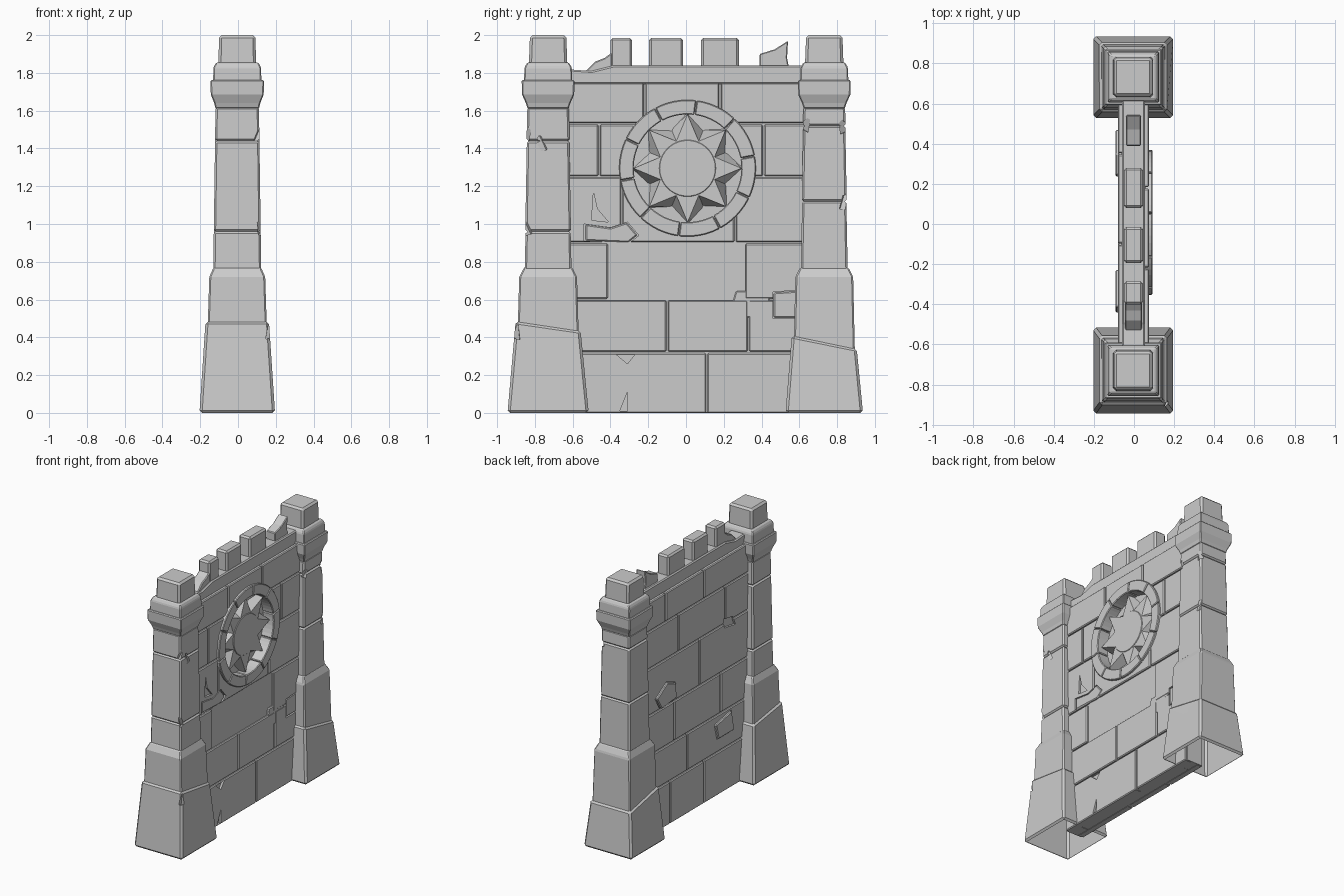
import bpy, bmesh, math, random
from mathutils import Vector, Euler

random.seed(4)
old = bpy.data.objects.get("Cube")
if old:
    bpy.data.objects.remove(old)

stone = bpy.data.materials.new("grey_stone")
stone.use_nodes = True
GREY = (0.6, 0.6, 0.6, 1)
stone.diffuse_color = GREY
stone.node_tree.nodes["Principled BSDF"].inputs["Base Color"].default_value = GREY


def loft(bm, rings):
    """Skin a closed solid through rings of equal point count."""
    loops = [[bm.verts.new(p) for p in ring] for ring in rings]
    n = len(loops[0])
    for a, b in zip(loops, loops[1:]):
        for i in range(n):
            j = (i + 1) % n
            bm.faces.new((a[i], a[j], b[j], b[i]))
    bm.faces.new(loops[0][::-1])
    bm.faces.new(loops[-1])


def prism(bm, outline, x0, x1):
    """Extrude a (y, z) outline along x."""
    loft(bm, [[(x, y, z) for y, z in outline] for x in (x0, x1)])


def rect(y0, y1, z0, z1):
    return [(y0, z0), (y1, z0), (y1, z1), (y0, z1)]


def make(name, bm, bevel=0, cutter=None, segments=1):
    bmesh.ops.recalc_face_normals(bm, faces=bm.faces)
    mesh = bpy.data.meshes.new(name)
    bm.to_mesh(mesh)
    bm.free()
    mesh.materials.append(stone)
    ob = bpy.data.objects.new(name, mesh)
    bpy.context.collection.objects.link(ob)
    if bevel:
        mod = ob.modifiers.new("worn_edges", "BEVEL")
        mod.width, mod.segments = bevel, segments
        mod.limit_method, mod.angle_limit = "ANGLE", math.radians(25)
    if cutter:
        mod = ob.modifiers.new("damage", "BOOLEAN")
        mod.operation, mod.solver, mod.object = "DIFFERENCE", "EXACT", cutter
    bpy.context.view_layer.objects.active = ob
    for mod in list(ob.modifiers):
        bpy.ops.object.modifier_apply(modifier=mod.name)
    return ob


def make_prisms(name, outlines, x0, x1, bevel=0, cutter=None):
    bm = bmesh.new()
    for outline in outlines:
        prism(bm, outline, x0, x1)
    return make(name, bm, bevel, cutter)


def shrink(outline, k=0.94):
    cy = sum(p[0] for p in outline) / len(outline)
    cz = sum(p[1] for p in outline) / len(outline)
    return [(cy + (y - cy) * k, cz + (z - cz) * k) for y, z in outline]


def circle(radius, n):
    return [(EY + radius * math.cos(math.tau * i / n),
             EZ + radius * math.sin(math.tau * i / n)) for i in range(n)]


# Wall courses: bottom, top, vertical joints
EY, EZ = 0.008, 1.295
GAP, END = 0.004, 0.64
LEVELS = (0, 0.32, 0.6, 0.9, 1.25, 1.53, 1.75)
FRONT = ((0.11,), (-0.1, 0.33), (-0.41, 0.31), (-0.34, 0.26), (-0.46, 0.41), (-0.22, 0.18))
BACK = ((-0.1, 0.3), (0.1,), (-0.3, 0.25), (-0.05,), (-0.35, 0.2), (-0.1, 0.35))


def courses(joints):
    blocks = []
    for z0, z1, cuts in zip(LEVELS, LEVELS[1:], joints):
        ends = (-END, *cuts, END)
        for a, b in zip(ends, ends[1:]):
            blocks.append(rect(a + GAP, b - GAP, z0 + (GAP if z0 else 0), z1 - GAP))
    return blocks


# Small broken stones set in the wall, and chips knocked out of it
front_stones = [
    [(-0.54, 0.91), (-0.3, 0.9), (-0.25, 0.94), (-0.31, 1.01), (-0.4, 0.98), (-0.54, 1.0)],
    [(0.29, 0.5), (0.45, 0.5), (0.45, 0.65), (0.26, 0.65), (0.23, 0.55)],
    [(0.46, 0.5), (0.61, 0.5), (0.61, 0.65), (0.46, 0.64)],
]
front_chips = [
    [(0.06, 0.6), (0.25, 0.63), (0.31, 0.67), (0.14, 0.66)],
    [(-0.5, 1.02), (-0.41, 1.01), (-0.47, 1.08), (-0.49, 1.17)],
    [(-0.35, 0.01), (-0.31, 0.01), (-0.31, 0.11)],
    [(-0.37, 0.31), (-0.27, 0.31), (-0.31, 0.26)],
]
back_stones = [
    [(0.23, 0.92), (0.42, 0.9), (0.48, 1.0), (0.35, 1.08), (0.24, 1.04)],
    [(-0.45, 0.42), (-0.25, 0.42), (-0.22, 0.54), (-0.42, 0.58)],
]
back_chips = [[(-0.47, 1.2), (-0.34, 1.22), (-0.33, 1.29), (-0.44, 1.27)]]

recess = make_prisms("recess_cutter", [circle(0.3, 48)], 0.005, 0.2)
front_cut = make_prisms("front_cutter", front_stones + front_chips, 0.05, 0.2)
back_cut = make_prisms("back_cutter", back_stones + back_chips, -0.2, -0.055)

make_prisms("wall_core", [rect(-END, END, 0.002, 1.74)], -0.065, 0.06, 0, recess)
front = make_prisms("front_blocks", courses(FRONT), 0.02, 0.075, 0.006, front_cut)
mod = front.modifiers.new("recess", "BOOLEAN")
mod.operation, mod.solver, mod.object = "DIFFERENCE", "EXACT", recess
bpy.context.view_layer.objects.active = front
bpy.ops.object.modifier_apply(modifier=mod.name)
make_prisms("back_blocks", courses(BACK), -0.08, -0.03, 0.006, back_cut)
make_prisms("front_small_stones", [shrink(s) for s in front_stones], 0.03, 0.073, 0.006)
make_prisms("back_small_stones", [shrink(s) for s in back_stones], -0.092, -0.04, 0.006)

# Coping and battlements
coping = [(-END, 1.74), (END, 1.74), (END, 1.84), (-0.38, 1.84), (-0.5, 1.81), (-END, 1.82)]
make_prisms("coping", [coping], -0.06, 0.055, 0.008)
merlons = [rect(a, b, 1.8, 1.985) for a, b in ((-0.4, -0.285), (-0.195, -0.015), (0.08, 0.28))]
make_prisms("merlons", merlons, -0.05, 0.045, 0.012)
make_prisms("broken_merlon", [[(0.39, 1.8), (0.55, 1.8), (0.535, 1.88), (0.54, 1.97),
                               (0.47, 1.925), (0.39, 1.9)]], -0.04, 0.035, 0.005)
make_prisms("rubble", [[(-0.54, 1.8), (-0.39, 1.8), (-0.39, 1.91), (-0.43, 1.88), (-0.48, 1.86)]],
            -0.045, 0.04, 0.006)

# Round emblem: segmented ring, sloped eight-pointed star, raised disc
SEGMENTS, STEPS = 10, 6
arcs = []
for s in range(SEGMENTS):
    a0, span = math.tau * (s + 0.3) / SEGMENTS, math.tau / SEGMENTS - 0.012
    angles = [a0 + span * i / STEPS for i in range(STEPS + 1)]
    arcs.append([(EY + r * math.cos(a), EZ + r * math.sin(a))
                 for r, path in ((0.362, angles), (0.285, angles[::-1])) for a in path])
make_prisms("emblem_ring", arcs, 0, 0.092, 0.005)


def star(x, tip, valley):
    return [(x, EY + r * math.sin(a), EZ + r * math.cos(a))
            for i in range(16) for a in [math.tau * i / 16] for r in [valley if i % 2 else tip]]


bm = bmesh.new()
loft(bm, [star(0, 0.295, 0.22), star(0.058, 0.285, 0.155)])
make("emblem_star", bm)
make_prisms("emblem_disc", [circle(0.15, 40)], 0, 0.063, 0.003)


# Pillars, stacked from tapering stones
def square(cy, z, hx, hy, tilt=0):
    return [(-0.004 + sx * hx, cy + sy * hy, z + tilt * sy)
            for sx, sy in ((-1, -1), (1, -1), (1, 1), (-1, 1))]


def chip_cutter(name, places):
    """Ragged wedges that bite into the pillar corners."""
    bm = bmesh.new()
    for x, y, z in places:
        new = bmesh.ops.create_cone(bm, cap_ends=True, segments=4, radius1=0.045,
                                    radius2=0, depth=0.09)["verts"]
        turn = Euler((random.uniform(-0.5, 0.5), random.uniform(-0.5, 0.5), random.random() * 3))
        for v in new:
            v.co = turn.to_matrix() @ v.co + Vector((x, y, z + 0.04))
    return make(name, bm)


def pillar(side, cy, base_y, seam, tilt, joints, chips):
    cutter = chip_cutter(side + "_chip_cutter", chips)

    def stone_piece(name, rings, bevel=0.008, lean=0):
        bm = bmesh.new()
        last = len(rings) - 1
        loft(bm, [square(cy, *r, lean if i == last else 0) for i, r in enumerate(rings)])
        return make(side + "_" + name, bm, bevel, cutter)

    foot = stone_piece("pillar_foot", [(0, 0.2, base_y), (seam, 0.168, 0.172)], 0.014, tilt)
    bm = bmesh.new()
    bm.from_mesh(foot.data)
    under = [f for f in bm.faces if f.normal.z < -0.9 and f.calc_center_median().z < 0.01]
    bmesh.ops.delete(bm, geom=under, context="FACES")
    bm.to_mesh(foot.data)
    bm.free()
    stone_piece("pillar_plinth", [(seam - 0.05, 0.158, 0.162), (0.72, 0.148, 0.153),
                                  (0.77, 0.126, 0.128)], 0.008)
    levels = (0.755, *joints, 1.62)
    for i, (a, b) in enumerate(zip(levels, levels[1:])):
        w0, w1 = (0.127 - (z - 0.76) * 0.014 for z in (a, b))
        stone_piece(f"pillar_shaft_{i + 1}", [(a, w0, w0 - 0.003), (b, w1, w1 - 0.005)], 0.01)
    stone_piece("capital_flare", [(1.61, 0.115, 0.108), (1.64, 0.122, 0.118), (1.685, 0.14, 0.138),
                                  (1.762, 0.142, 0.14)], 0.006)
    stone_piece("capital_band", [(1.75, 0.128, 0.128), (1.83, 0.126, 0.125), (1.855, 0.112, 0.11)], 0.006)
    stone_piece("pillar_cap", [(1.84, 0.1, 0.102), (2.0, 0.096, 0.096)], 0.014)
    bpy.data.objects.remove(cutter)


pillar("near", -0.73, 0.215, 0.46, -0.025, (0.96, 1.44),
       [(0.12, -0.85, 0.95), (0.12, -0.77, 1.4), (0.12, -0.84, 1.45), (0.17, -0.9, 0.4)])
pillar("far", 0.732, 0.205, 0.375, -0.035, (1.12, 1.52),
       [(0.12, 0.84, 1.09), (0.12, 0.64, 1.5), (0.12, 0.83, 1.49), (0.19, 0.76, 0.29)])

for helper in (recess, front_cut, back_cut):
    bpy.data.objects.remove(helper)
